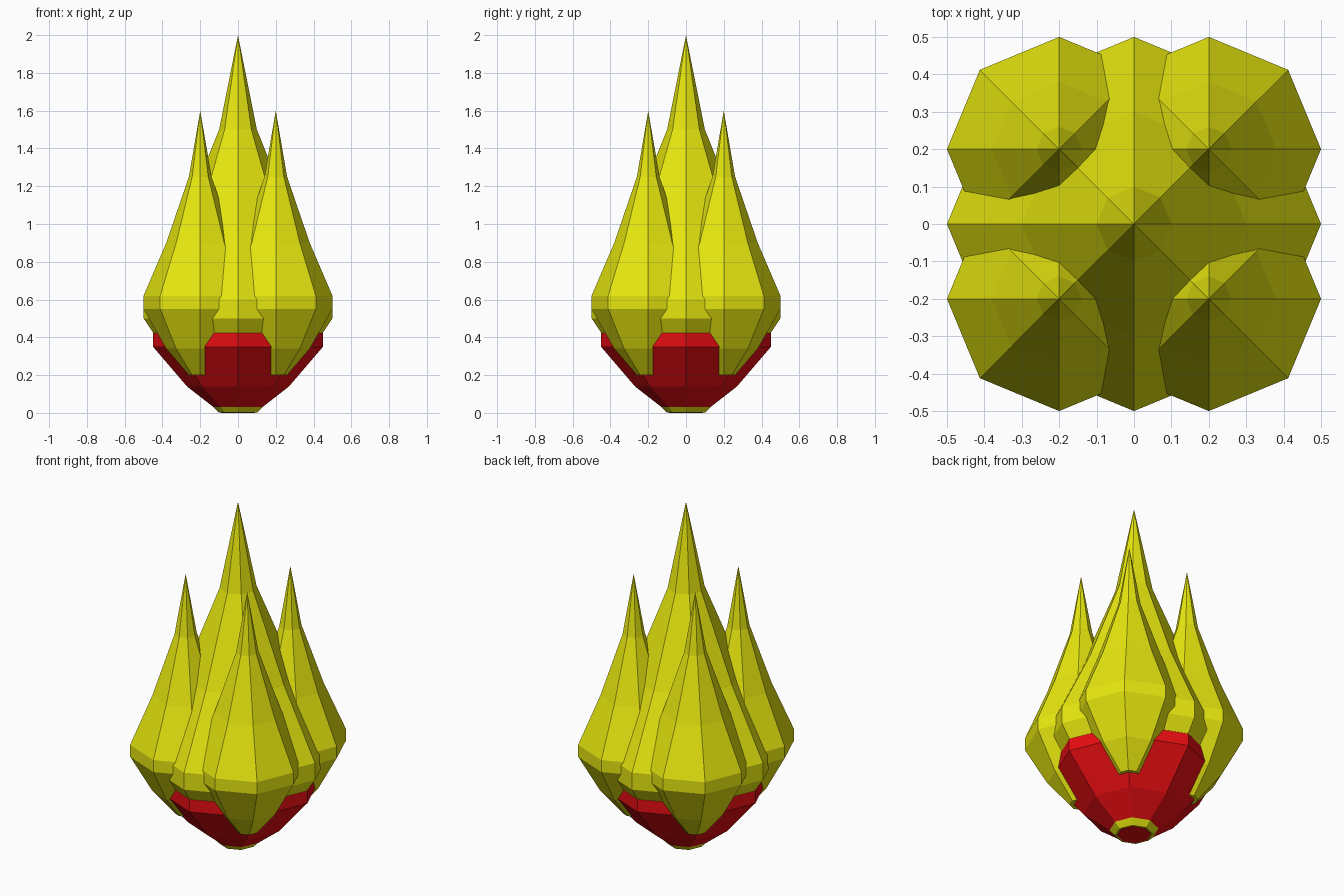
import bpy
import bmesh
import math

cube = bpy.data.objects.get("Cube")
if cube:
    bpy.data.objects.remove(cube, do_unlink=True)

SIDES = 8
# Teardrop profile: (radius, height), closed by a tip at TIP
PROFILE = [(0.1, 0), (0.3, 0.2), (0.5, 0.5), (0.5, 0.6), (0.3, 1.0), (0.1, 1.5)]
TIP = 2.0


def material(name, colour):
    mat = bpy.data.materials.new(name)
    mat.use_nodes = True
    mat.diffuse_color = colour
    mat.node_tree.nodes["Principled BSDF"].inputs["Base Color"].default_value = colour
    return mat


def teardrop(name, mat, width, height, location=(0, 0, 0), base_lift=0.0):
    """Eight-sided teardrop, scaled in width and height."""
    bm = bmesh.new()
    rings = []
    for r, z in PROFILE:
        ring = []
        for i in range(SIDES):
            a = math.tau * i / SIDES
            ring.append(bm.verts.new((r * width * math.cos(a),
                                      r * width * math.sin(a),
                                      max(z * height, base_lift))))
        rings.append(ring)
    tip = bm.verts.new((0, 0, TIP * height))
    bm.faces.new(rings[0][::-1])
    for i in range(SIDES):
        j = (i + 1) % SIDES
        for low, high in zip(rings, rings[1:]):
            bm.faces.new((low[i], low[j], high[j], high[i]))
        bm.faces.new((rings[-1][i], rings[-1][j], tip))
    mesh = bpy.data.meshes.new(name)
    bm.to_mesh(mesh)
    bm.free()
    mesh.materials.append(mat)
    obj = bpy.data.objects.new(name, mesh)
    obj.location = location
    bpy.context.collection.objects.link(obj)
    return obj


yellow = material("flame yellow", (0.8, 0.8, 0.005, 1))
red = material("ember red", (0.8, 0.004, 0.006, 1))

# Tall central flame, its base just above the core's base
teardrop("central_flame", yellow, 1.0, 1.0, base_lift=0.001)

# Squat red core showing through the lower part
teardrop("ember_core", red, 0.9, 0.7)

# Four smaller flames on the diagonals
for side, sx in (("left", 1), ("right", -1)):
    for end, sy in (("front", -1), ("back", 1)):
        teardrop(f"{end}_{side}_flame", yellow, 0.6, 0.7, (0.2 * sx, 0.2 * sy, 0.2))
